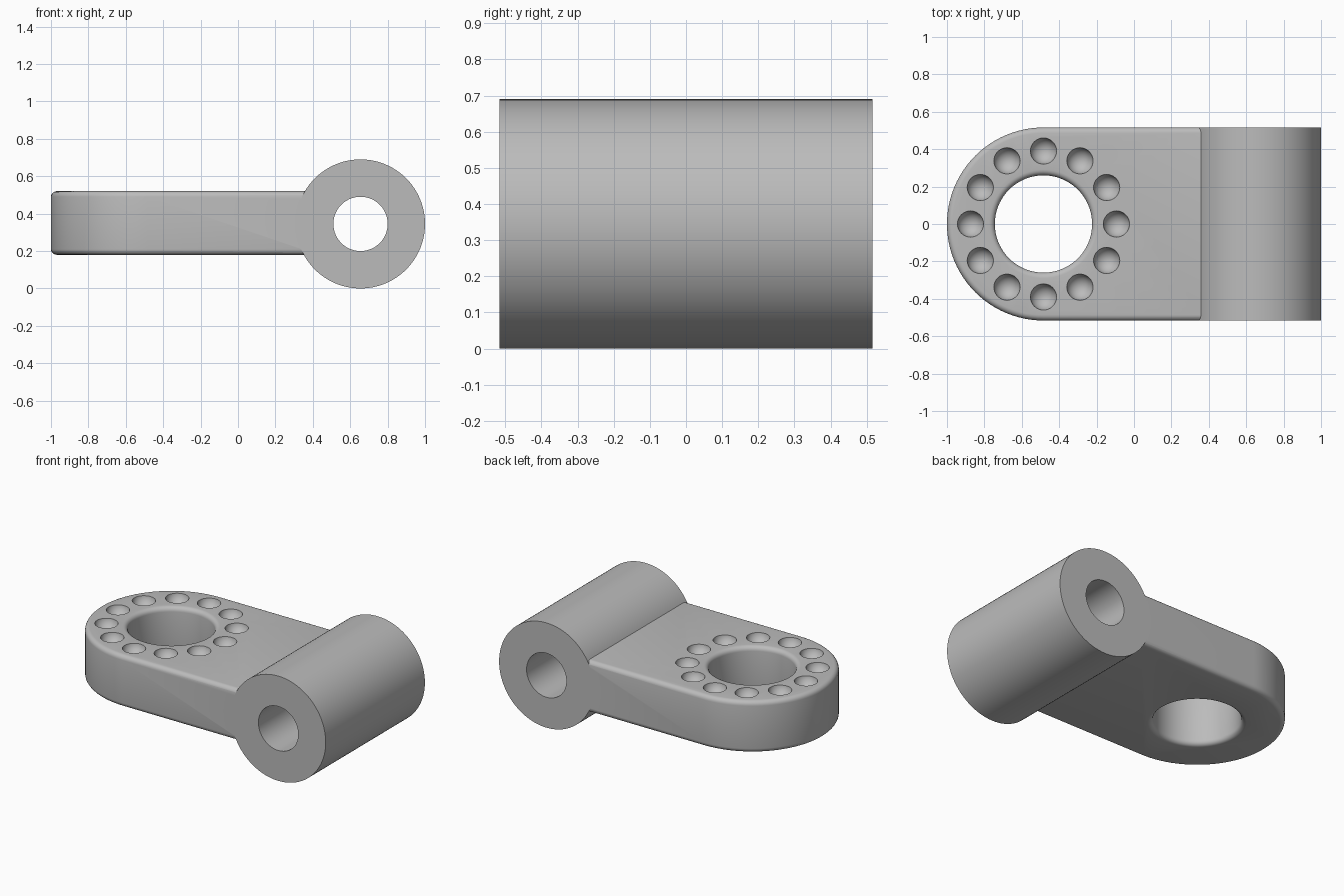
import bpy, bmesh
from math import sin, cos, pi, radians
from mathutils import Matrix, Vector

cube = bpy.data.objects.get("Cube")
if cube:
    bpy.data.objects.remove(cube, do_unlink=True)

HALF_W = 0.516                 # half depth, also the radius of the round end
BOTTOM, TOP = 0.18, 0.52       # plate faces
FILLET = 0.03
EYE_X = HALF_W - 1             # centre of the round end
BARREL_R = 0.345
BARREL_X = 1 - BARREL_R

grey = bpy.data.materials.new("plain grey")
grey.use_nodes = True
colour = (0.5, 0.5, 0.5, 1)
grey.diffuse_color = colour
grey.node_tree.nodes["Principled BSDF"].inputs["Base Color"].default_value = colour


def make_object(name, bm):
    bmesh.ops.recalc_face_normals(bm, faces=bm.faces)
    mesh = bpy.data.meshes.new(name)
    bm.to_mesh(mesh)
    bm.free()
    mesh.materials.append(grey)
    obj = bpy.data.objects.new(name, mesh)
    bpy.context.collection.objects.link(obj)
    return obj


def lathe(name, profile, matrix, steps=96, closed=False):
    """Spin (radius, height) points about z; closed joins the profile's ends."""
    bm = bmesh.new()
    rings = [[bm.verts.new((r * cos(2 * pi * i / steps), r * sin(2 * pi * i / steps), h))
              for i in range(steps)] for r, h in profile]
    pairs = list(zip(rings, rings[1:]))
    if closed:
        pairs.append((rings[-1], rings[0]))
    else:
        bm.faces.new(rings[0])
        bm.faces.new(rings[-1])
    for a, b in pairs:
        for i in range(steps):
            j = (i + 1) % steps
            bm.faces.new((a[i], a[j], b[j], b[i]))
    bm.transform(matrix)
    return make_object(name, bm)


def cut(obj, cutter):
    mod = obj.modifiers.new("cut", 'BOOLEAN')
    mod.operation, mod.solver, mod.object = 'DIFFERENCE', 'EXACT', cutter
    cutter.hide_render = True


def finish(obj):
    bpy.ops.object.select_all(action='DESELECT')
    obj.select_set(True)
    bpy.context.view_layer.objects.active = obj
    bpy.ops.object.convert(target='MESH')
    bpy.ops.object.shade_smooth_by_angle(angle=radians(30))


# Hinge barrel: a thick tube lying along y
lying = Matrix.Translation((BARREL_X, 0, BARREL_R)) @ Matrix.Rotation(pi / 2, 4, 'X')
barrel = lathe("hinge_barrel", [(BARREL_R, -HALF_W), (BARREL_R, HALF_W),
                                (0.145, HALF_W), (0.145, -HALF_W)], lying, closed=True)
finish(barrel)

# Plate: a half-round outline, extruded and filleted
bm = bmesh.new()
outline = [(0.46, -HALF_W), (0.46, HALF_W)]
for i in range(49):
    a = pi / 2 + pi * i / 48
    outline.append((EYE_X + HALF_W * cos(a), HALF_W * sin(a)))
base = bm.faces.new([bm.verts.new((x, y, BOTTOM)) for x, y in outline])
side = bmesh.ops.extrude_face_region(bm, geom=[base])
bmesh.ops.translate(bm, vec=(0, 0, TOP - BOTTOM),
                    verts=[v for v in side["geom"] if isinstance(v, bmesh.types.BMVert)])
plate = make_object("mounting_plate", bm)
bevel = plate.modifiers.new("fillet", 'BEVEL')
bevel.width, bevel.segments = FILLET, 5
bevel.limit_method, bevel.angle_limit = 'ANGLE', radians(40)

# Seat of the barrel in the plate
barrel_cutter = lathe("barrel_cutter", [(BARREL_R, -0.7), (BARREL_R, 0.7)], lying)

# Large hole with rounded rims
arc = [pi / 2 * i / 5 for i in range(6)]
rim = [(0.26 + FILLET * (1 - cos(a)), TOP - FILLET + FILLET * sin(a)) for a in arc]
upper = rim + [(0.26 + FILLET, TOP + 0.1)]
lower = [(r, BOTTOM + TOP - h) for r, h in reversed(upper)]
hole_cutter = lathe("hole_cutter", lower + upper, Matrix.Translation((EYE_X, 0, 0)))

# Ring of twelve round dimples
bm = bmesh.new()
for i in range(12):
    a = 2 * pi * i / 12
    place = Vector((EYE_X + 0.39 * cos(a), 0.39 * sin(a), TOP + 0.01))
    bmesh.ops.create_uvsphere(bm, u_segments=32, v_segments=20, radius=0.071,
                              matrix=Matrix.Translation(place))
dimple_cutter = make_object("dimple_cutter", bm)

cutters = [barrel_cutter, hole_cutter, dimple_cutter]
for cutter in cutters:
    cut(plate, cutter)
finish(plate)
for cutter in cutters:
    bpy.data.objects.remove(cutter, do_unlink=True)
